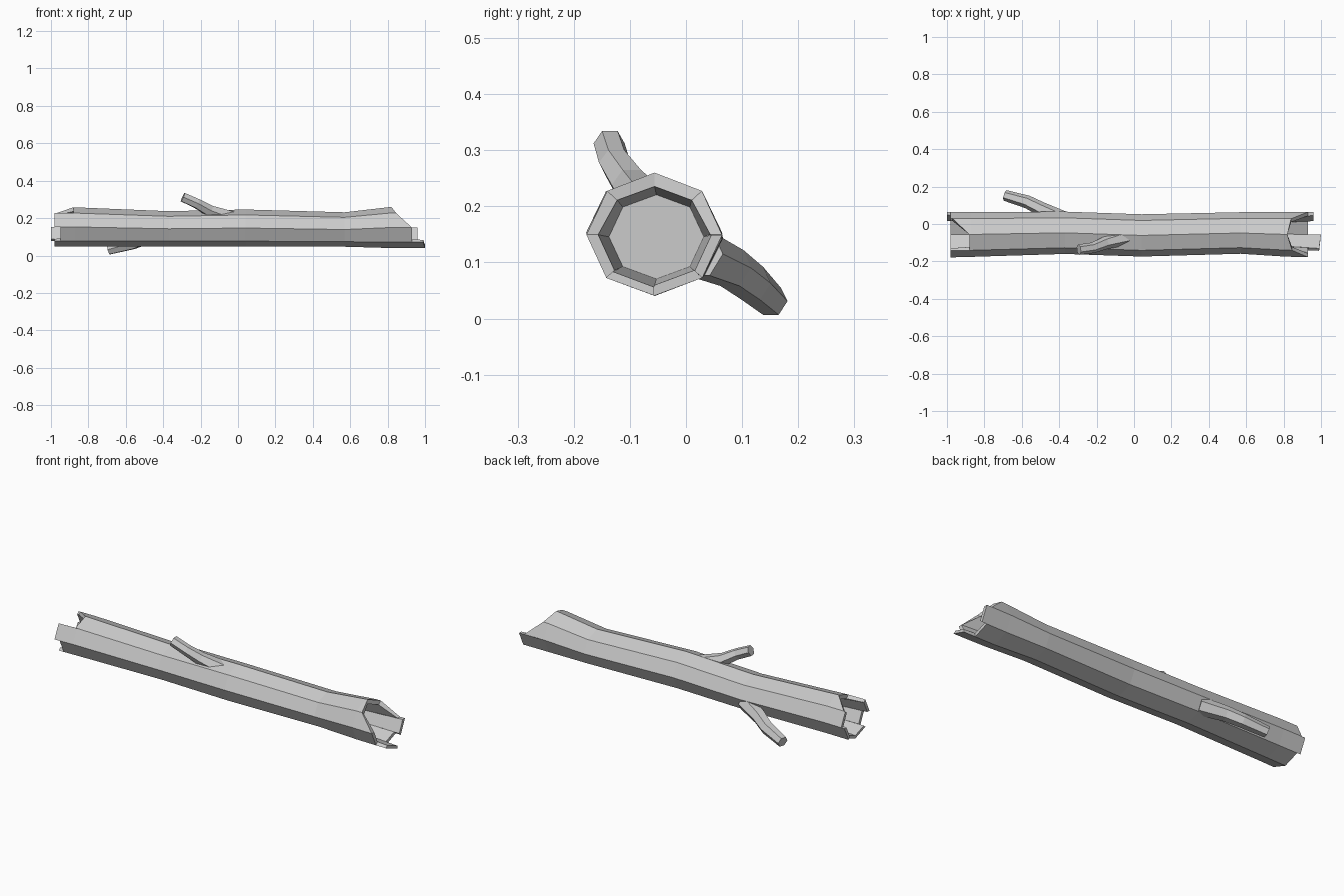
import bpy, bmesh, math
from mathutils import Vector

if "Cube" in bpy.data.objects:
    bpy.data.objects.remove(bpy.data.objects["Cube"])

# Trunk cross-sections: x, centre y, centre z, radius y, radius z
SECTIONS = [(-1.0, -.057, .152, .122, .105), (-.88, -.056, .153, .120, .105),
            (-.37, -.047, .143, .113, .094), (.04, -.061, .147, .113, .099),
            (.57, -.048, .139, .111, .092), (.82, -.056, .150, .119, .110),
            (1.0, -.057, .149, .122, .108)]
# Broken end of each of the 8 staves (x at its two edges), from the top toward the back
LEFT = [(-.88, -.97), (-.98, -.98), (-1.0, -1.0), (-.98, -.98),
        (-.98, -.98), (-.95, -.95), (-.98, -.98), (-.88, -.88)]
RIGHT = [(.82, .84), (.84, .93), (.96, .96), (.93, .93),
         (1.0, .99), (.93, .93), (.93, .845), (.845, .82)]
FLOOR = {-1: -.78, 1: .72}


def point(x, k, scale=1.0):
    """Point on octagon edge k of the trunk at position x."""
    for a, b in zip(SECTIONS, SECTIONS[1:]):
        if x <= b[0] + 1e-6:
            break
    t = (x - a[0]) / (b[0] - a[0])
    cy, cz, ry, rz = (p + (q - p) * t for p, q in zip(a[1:], b[1:]))
    ang = k * math.pi / 4
    return Vector((x, cy + ry * scale * math.sin(ang), cz + rz * scale * math.cos(ang)))


def inner(x, k, side):
    """Bore narrows toward its floor."""
    t = (x - FLOOR[side]) / (side - FLOOR[side])
    return point(x, k, .73 + .13 * t)


def finish(bm, name):
    bmesh.ops.remove_doubles(bm, verts=bm.verts, dist=1e-5)
    bmesh.ops.recalc_face_normals(bm, faces=bm.faces)
    me = bpy.data.meshes.new(name)
    bm.to_mesh(me)
    bm.free()
    ob = bpy.data.objects.new(name, me)
    bpy.context.collection.objects.link(ob)
    return ob


# Hollow-ended trunk made of eight staves
bm = bmesh.new()


def face(*pts):
    bm.faces.new([bm.verts.new(p) for p in pts])


for k in range(8):
    n = (k + 1) % 8
    inside = [s[0] for s in SECTIONS[2:5]]
    xa = [LEFT[k][0], -.87] + inside + [.81, RIGHT[k][0]]
    xb = [LEFT[k][1], -.87] + inside + [.81, RIGHT[k][1]]
    for i in range(len(xa) - 1):
        face(point(xa[i], k), point(xa[i + 1], k), point(xb[i + 1], n), point(xb[i], n))
    for side, ends in ((-1, LEFT), (1, RIGHT)):
        a, b = ends[k]
        f = FLOOR[side]
        # bore wall and broken rim
        face(inner(f, k, side), inner(a, k, side), inner(b, n, side), inner(f, n, side))
        face(point(a, k), point(b, n), inner(b, n, side), inner(a, k, side))
        # step to the next stave
        c = ends[n][0]
        if abs(b - c) > 1e-4:
            face(point(b, n), point(c, n), inner(c, n, side), inner(b, n, side))
for side in (-1, 1):
    face(*[inner(FLOOR[side], k, side) for k in range(8)])
finish(bm, "log_trunk")


def branch(name, path, sides=6):
    """Tapered stub swept along points (x, y, z, radius)."""
    bm = bmesh.new()
    pts = [Vector(p[:3]) for p in path]
    rings = []
    for i, p in enumerate(pts):
        d = (pts[min(i + 1, len(pts) - 1)] - pts[max(i - 1, 0)]).normalized()
        u = d.cross(Vector((0, 0, 1))).normalized()
        v = u.cross(d)
        rings.append([bm.verts.new(p + path[i][3] * (
            u * math.cos(j * math.tau / sides) + v * math.sin(j * math.tau / sides)))
            for j in range(sides)])
    for r, s in zip(rings, rings[1:]):
        for j in range(sides):
            m = (j + 1) % sides
            bm.faces.new((r[j], r[m], s[m], s[j]))
    bm.faces.new(rings[0])
    bm.faces.new(rings[-1])
    finish(bm, name)


# Snapped side branches
branch("upper_branch", [(-.03, -.068, .195, .045), (-.15, -.10, .238, .034),
                        (-.22, -.127, .278, .029), (-.295, -.137, .312, .028)])
branch("lower_branch", [(-.38, .025, .115, .045), (-.50, .082, .09, .038),
                        (-.57, .118, .063, .035), (-.69, .153, .031, .029)])
